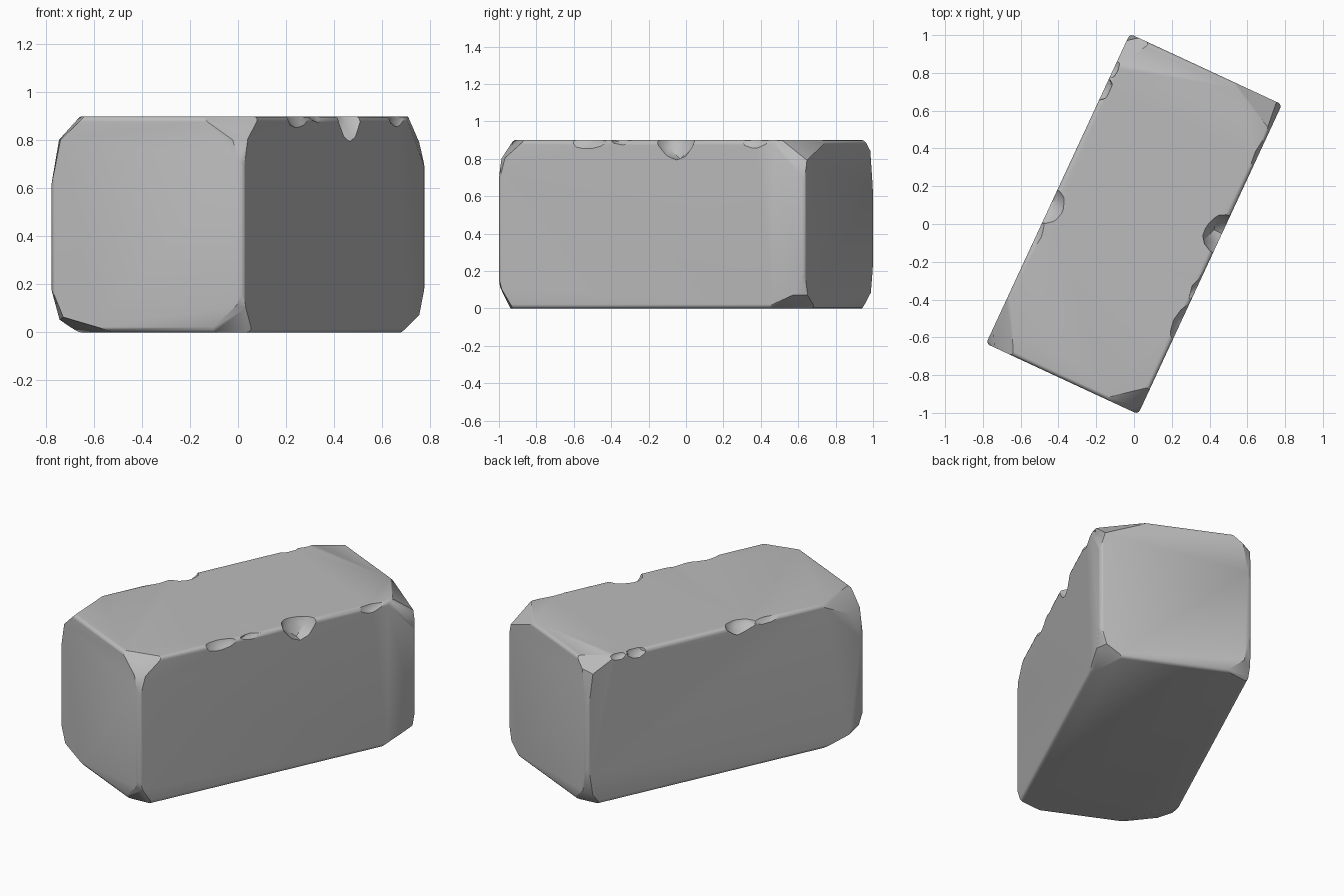
import bpy, bmesh, math, random
from mathutils import Vector, Matrix

random.seed(4)
if "Cube" in bpy.data.objects:
    bpy.data.objects.remove(bpy.data.objects["Cube"], do_unlink=True)

WIDTH, LENGTH, HEIGHT = 0.888, 1.808, 0.9
HALF = Vector((WIDTH / 2, LENGTH / 2, HEIGHT / 2))

stone = bpy.data.materials.new("grey stone")
stone.use_nodes = True
GREY = (0.5, 0.5, 0.5, 1)
stone.diffuse_color = GREY
bsdf = stone.node_tree.nodes["Principled BSDF"]
bsdf.inputs["Base Color"].default_value = GREY
bsdf.inputs["Roughness"].default_value = 0.9


def make_object(name, bm):
    bmesh.ops.recalc_face_normals(bm, faces=bm.faces)
    mesh = bpy.data.meshes.new(name)
    bm.to_mesh(mesh)
    bm.free()
    mesh.materials.append(stone)
    obj = bpy.data.objects.new(name, mesh)
    bpy.context.collection.objects.link(obj)
    return obj


def cut_corner(bm, signs, reach):
    """Slice off a corner; reach is how far the cut runs along x, y and z."""
    corner = Vector(s * h for s, h in zip(signs, HALF))
    normal = Vector(s / r for s, r in zip(signs, reach))
    point = corner - Vector((signs[0] * reach[0], 0, 0))
    geom = bm.verts[:] + bm.edges[:] + bm.faces[:]
    cut = bmesh.ops.bisect_plane(bm, geom=geom, plane_co=point,
                                 plane_no=normal.normalized(), clear_outer=True)
    rim = [e for e in cut["geom_cut"] if isinstance(e, bmesh.types.BMEdge)]
    bmesh.ops.holes_fill(bm, edges=rim, sides=0)


def chip_cutter(place, size):
    """Rough lump that bites a chip out of an edge."""
    bm = bmesh.new()
    bmesh.ops.create_icosphere(bm, subdivisions=2, radius=1)
    for v in bm.verts:
        v.co *= random.uniform(0.88, 1.08)
        v.co = Vector(c * s for c, s in zip(v.co, size)) + Vector(place)
    return make_object("chip_cutter", bm)


# Block with softened edges
bm = bmesh.new()
bmesh.ops.create_cube(bm, size=1)
bmesh.ops.scale(bm, vec=HALF * 2, verts=bm.verts)
bmesh.ops.bevel(bm, geom=bm.edges[:], offset=0.022, segments=3,
                profile=0.5, affect='EDGES')

# Broken corners, each knocked off in two slices
corners = {
    (-1, -1, 1): [(.16, .30, .14), (.07, .13, .32)],
    (1, 1, 1): [(.30, .15, .12), (.06, .20, .23)],
    (1, -1, 1): [(.20, .16, .13), (.08, .07, .25)],
    (-1, 1, 1): [(.12, .20, .10), (.06, .05, .38)],
    (-1, -1, -1): [(.30, .28, .08), (.09, .13, .20)],
    (1, 1, -1): [(.14, .24, .10), (.06, .10, .22)],
    (1, -1, -1): [(.16, .09, .14), (.07, .05, .20)],
    (-1, 1, -1): [(.15, .09, .12), (.06, .05, .32)],
}
for signs, slices in corners.items():
    for reach in slices:
        cut_corner(bm, signs, reach)
block = make_object("stone_block", bm)

# Chips along the long upper edges
X, Z = HALF.x, HALF.z
chips = [
    ((X + .03, .15, Z + .04), (.14, .13, .16)),
    ((X + .03, -.37, Z + .03), (.08, .14, .09)),
    ((X + .02, -.17, Z + .03), (.05, .10, .07)),
    ((X + .02, .62, Z + .03), (.05, .13, .08)),
    ((-X - .03, -.10, Z + .03), (.11, .12, .09)),
    ((-X - .02, -.27, Z + .03), (.06, .12, .07)),
    ((-X - .02, .58, Z + .02), (.06, .08, .08)),
    ((-X - .02, .70, Z + .02), (.05, .07, .06)),
]
bpy.context.view_layer.objects.active = block
for place, size in chips:
    cutter = chip_cutter(place, size)
    mod = block.modifiers.new("chip", 'BOOLEAN')
    mod.operation, mod.solver, mod.object = 'DIFFERENCE', 'EXACT', cutter
    bpy.ops.object.modifier_apply(modifier=mod.name)
    bpy.data.objects.remove(cutter, do_unlink=True)

# Turn the block and stand it on the ground
block.data.transform(Matrix.Translation((0, 0, Z))
                     @ Matrix.Rotation(math.radians(-24.9), 4, 'Z'))
bpy.ops.object.select_all(action='DESELECT')
block.select_set(True)
bpy.ops.object.shade_smooth_by_angle(angle=math.radians(35))
